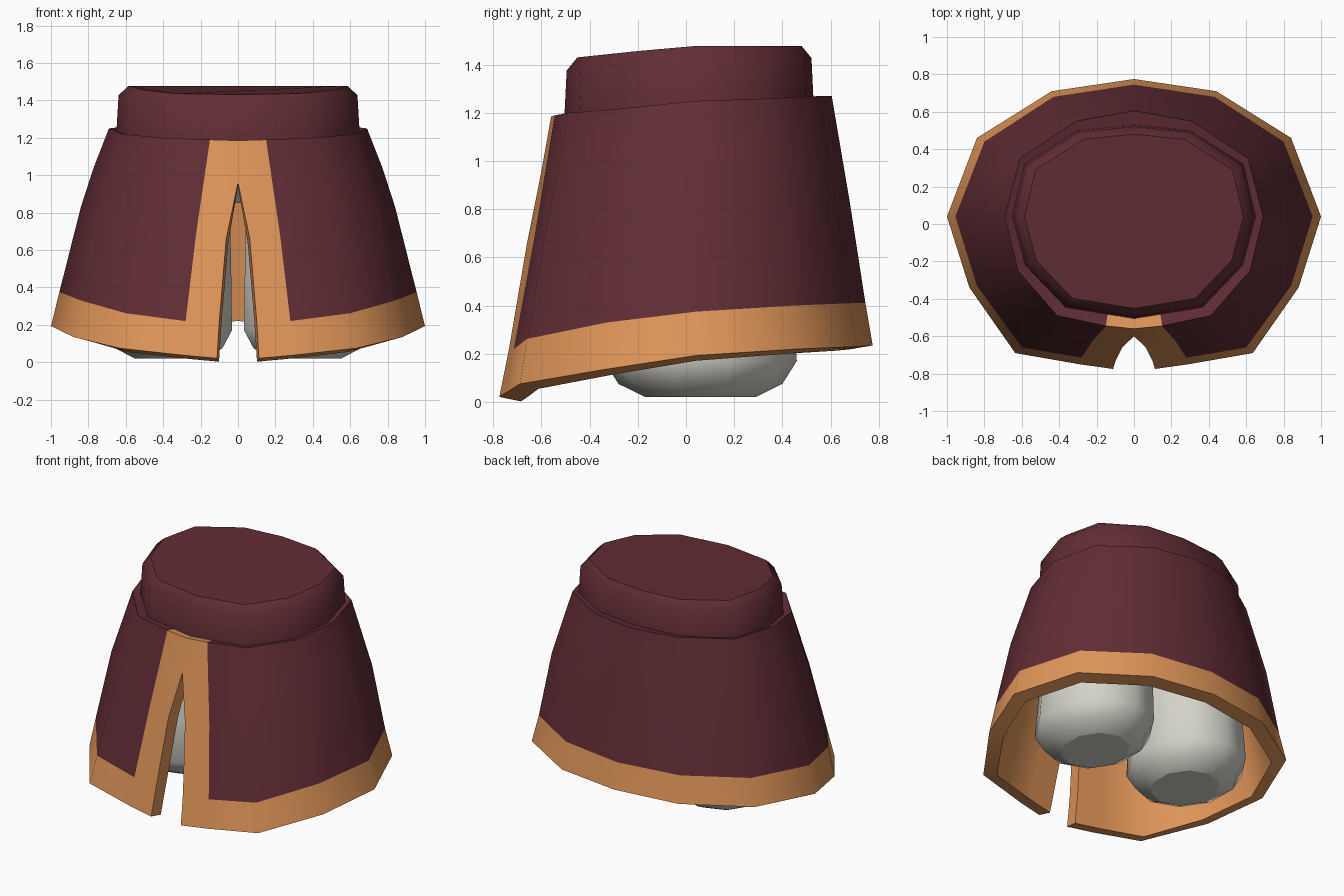
import bpy, bmesh, math

if "Cube" in bpy.data.objects:
    bpy.data.objects.remove(bpy.data.objects["Cube"])


def material(name, rgb):
    m = bpy.data.materials.new(name)
    m.diffuse_color = (*rgb, 1)
    m.use_nodes = True
    m.node_tree.nodes["Principled BSDF"].inputs["Base Color"].default_value = m.diffuse_color
    return m


MAROON = material("maroon cloth", (0.120, 0.026, 0.035))
ORANGE = material("orange trim", (0.75, 0.305, 0.10))
GREY = material("pale grey cloth", (0.66, 0.65, 0.59))


def loft(name, rows, mats, closed=True, rule=None, thickness=0, angle=50):
    """Bridge rows of points (top to bottom, clockwise from above)."""
    bm = bmesh.new()
    grid = [[bm.verts.new(p) for p in row] for row in rows]
    n = len(rows[0])
    for r in range(len(rows) - 1):
        for c in range(n if closed else n - 1):
            d = (c + 1) % n
            f = bm.faces.new((grid[r][c], grid[r][d], grid[r + 1][d], grid[r + 1][c]))
            f.material_index = rule(r, c) if rule else 0
    if closed:
        bm.faces.new(grid[0][::-1])
        bm.faces.new(grid[-1])
    bmesh.ops.remove_doubles(bm, verts=bm.verts, dist=1e-4)
    if closed:
        bmesh.ops.recalc_face_normals(bm, faces=bm.faces)
    me = bpy.data.meshes.new(name)
    bm.to_mesh(me)
    bm.free()
    for m in mats:
        me.materials.append(m)
    ob = bpy.data.objects.new(name, me)
    bpy.context.collection.objects.link(ob)
    bpy.ops.object.select_all(action='DESELECT')
    bpy.context.view_layer.objects.active = ob
    ob.select_set(True)
    if thickness:
        s = ob.modifiers.new("thickness", 'SOLIDIFY')
        s.thickness = thickness
        s.offset = -1
        s.material_offset = 1      # lining takes the trim colour
        bpy.ops.object.modifier_apply(modifier=s.name)
    bpy.ops.object.shade_smooth_by_angle(angle=math.radians(angle))
    for p in ob.data.polygons:     # end caps stay flat
        if len(p.vertices) > 4:
            p.use_smooth = False
    return ob


# Skirt: half rows from the back centre round to the front slit, then mirrored
top = [(0, .605, 1.27), (.31, .55, 1.27), (.61, .35, 1.26), (.69, .04, 1.25),
       (.62, -.25, 1.22), (.41, -.49, 1.20), (.15, -.545, 1.19), (0, -.56, 1.185)]
mid = [(0, .68, .83), (.38, .62, .83), (.73, .40, .83), (.84, .04, .83),
       (.75, -.29, .79), (.52, -.58, .72), (.225, -.63, .68), (.063, -.66, .66)]
band = [(0, .745, .41), (.43, .68, .41), (.80, .44, .40), (.955, .04, .375),
        (.84, -.33, .33), (.60, -.66, .262), (.28, -.715, .22), (.10, -.735, .22)]
hem = [(0, .775, .235), (.44, .71, .23), (.84, .46, .22), (1, .04, .193),
       (.88, -.34, .135), (.635, -.69, .075), (.29, -.75, .037), (.112, -.775, .021)]
upper = [tuple((a + b) / 2 for a, b in zip(p, q)) for p, q in zip(top, mid)]
upper[3] = (.772, .04, 1.04)
upper[-1] = (0, -.60, .96)          # tip of the slit


def both_sides(half):
    return [(-x, y, z) for x, y, z in half[:0:-1]] + half


loft("skirt", [both_sides(r) for r in (top, upper, mid, band, hem)],
     [MAROON, ORANGE], closed=False, thickness=0.092,
     rule=lambda r, c: 1 if r == 3 or c in (0, 13) else 0)

# Waistband: one outline, rounded at its slightly sloping top
half = [(0, .53), (.30, .50), (.585, .32), (.65, .04), (.58, -.22), (.365, -.445), (0, -.505)]
outline = [(-x, y) for x, y in half[-2:0:-1]] + half


def waist_row(scale, drop=None, z=1.12):
    row = []
    for x, y in outline:
        px, py = x * scale, .03 + (y - .03) * scale
        slope = 1.478 + min(0, py) * .105
        row.append((px, py, z if drop is None else slope - drop))
    return row


loft("waistband", [waist_row(.90, 0), waist_row(.982, .05), waist_row(1, .24),
                   waist_row(1.01)], [MAROON])


# Hips and legs inside the skirt
def ring(cx, cy, rx, ry, z, n):
    return [(cx - rx * math.cos(2 * math.pi * (i + .5) / n),
             cy + ry * math.sin(2 * math.pi * (i + .5) / n), z) for i in range(n)]


loft("hips", [ring(0, .03, .55, .42, 1.12, 12), ring(0, .03, .57, .43, .95, 12),
              ring(0, .04, .45, .33, .85, 12)], [GREY])

# height, scale, centre offset
profile = [(.95, .76, .30), (.75, .87, .335), (.45, .96, .36),
           (.17, 1, .37), (.075, .85, .37), (.02, .57, .36)]
for side, label in ((-1, "left"), (1, "right")):
    loft(label + "_leg", [ring(side * x, .06, .355 * s, .40 * s, z, 10)
                          for z, s, x in profile], [GREY])
